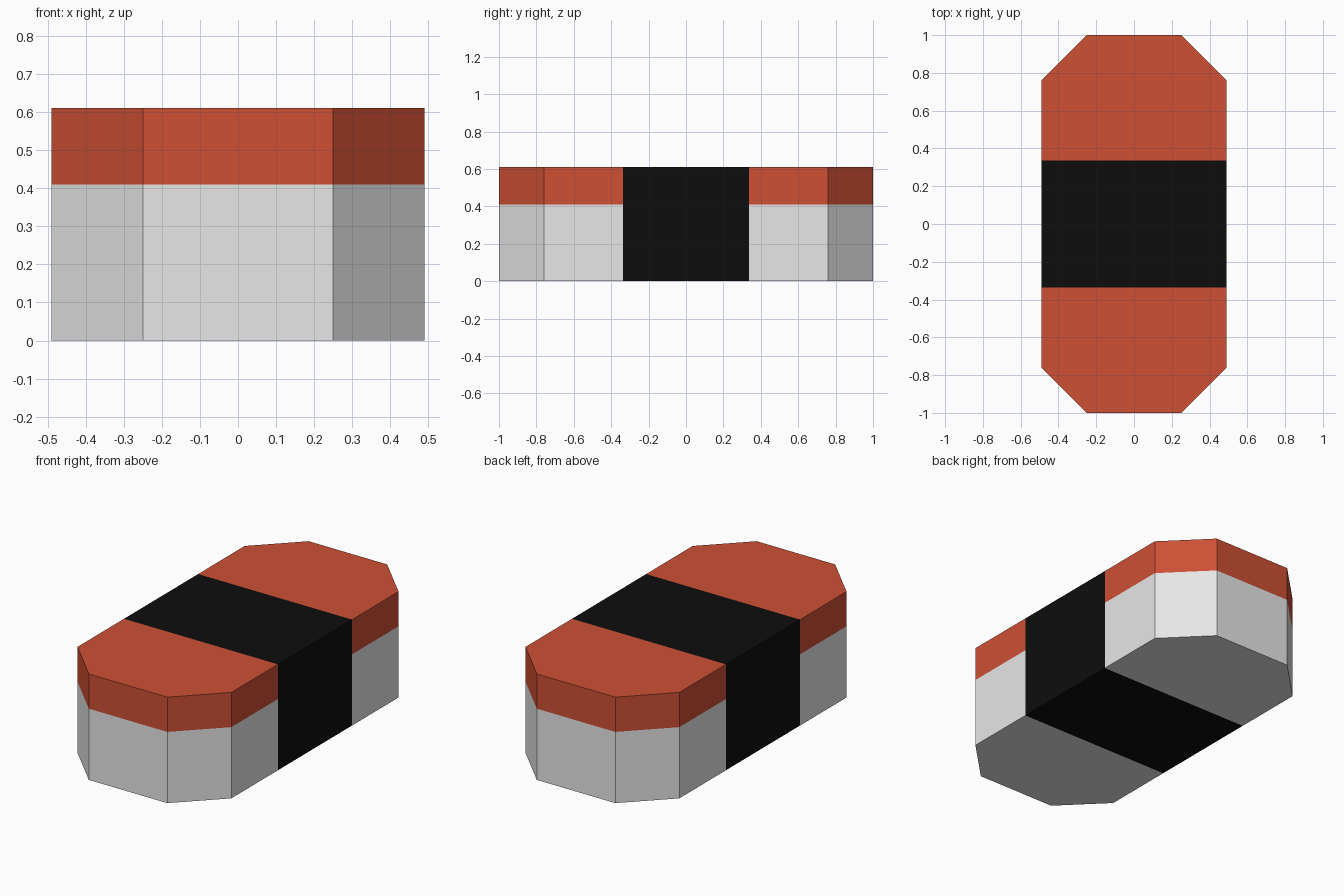
import bpy, bmesh

if "Cube" in bpy.data.objects:
    bpy.data.objects.remove(bpy.data.objects["Cube"])

HALF_X, HALF_Y, HEIGHT = 0.49, 1.0, 0.61
CORNER_X, CORNER_Y = 0.25, 0.76      # where the corner cuts start
FILLING_Z, BAND_Y = 0.41, 0.337      # colour boundaries


def material(name, rgb):
    mat = bpy.data.materials.new(name)
    mat.diffuse_color = (*rgb, 1.0)
    mat.use_nodes = True
    mat.node_tree.nodes["Principled BSDF"].inputs["Base Color"].default_value = mat.diffuse_color
    return mat


# Elongated octagon footprint, extruded upwards
outline = [(CORNER_X, -HALF_Y), (HALF_X, -CORNER_Y), (HALF_X, CORNER_Y), (CORNER_X, HALF_Y)]
outline += [(-x, -y) for x, y in outline]
bm = bmesh.new()
base = bm.faces.new([bm.verts.new((x, y, 0)) for x, y in outline])
top = bmesh.ops.extrude_face_region(bm, geom=[base], use_keep_orig=True)
bmesh.ops.translate(bm, vec=(0, 0, HEIGHT),
                    verts=[v for v in top["geom"] if isinstance(v, bmesh.types.BMVert)])

# Cut the colour boundaries into the faces
for co, no in (((0, 0, FILLING_Z), (0, 0, 1)),
               ((0, BAND_Y, 0), (0, 1, 0)),
               ((0, -BAND_Y, 0), (0, 1, 0))):
    bmesh.ops.bisect_plane(bm, geom=bm.verts[:] + bm.edges[:] + bm.faces[:],
                           plane_co=co, plane_no=no)
bmesh.ops.recalc_face_normals(bm, faces=bm.faces[:])

# Colour: black wrap in the middle, red topping above, pale rice below
for f in bm.faces:
    c = f.calc_center_median()
    f.material_index = 2 if abs(c.y) < BAND_Y else (1 if c.z > FILLING_Z else 0)

mesh = bpy.data.meshes.new("wrapped_rice_block")
bm.to_mesh(mesh)
bm.free()
for mat in (material("pale rice", (0.8, 0.8, 0.8)),
            material("red topping", (0.61, 0.08, 0.034)),
            material("black wrap", (0.004, 0.004, 0.004))):
    mesh.materials.append(mat)
bpy.context.collection.objects.link(bpy.data.objects.new("wrapped_rice_block", mesh))
